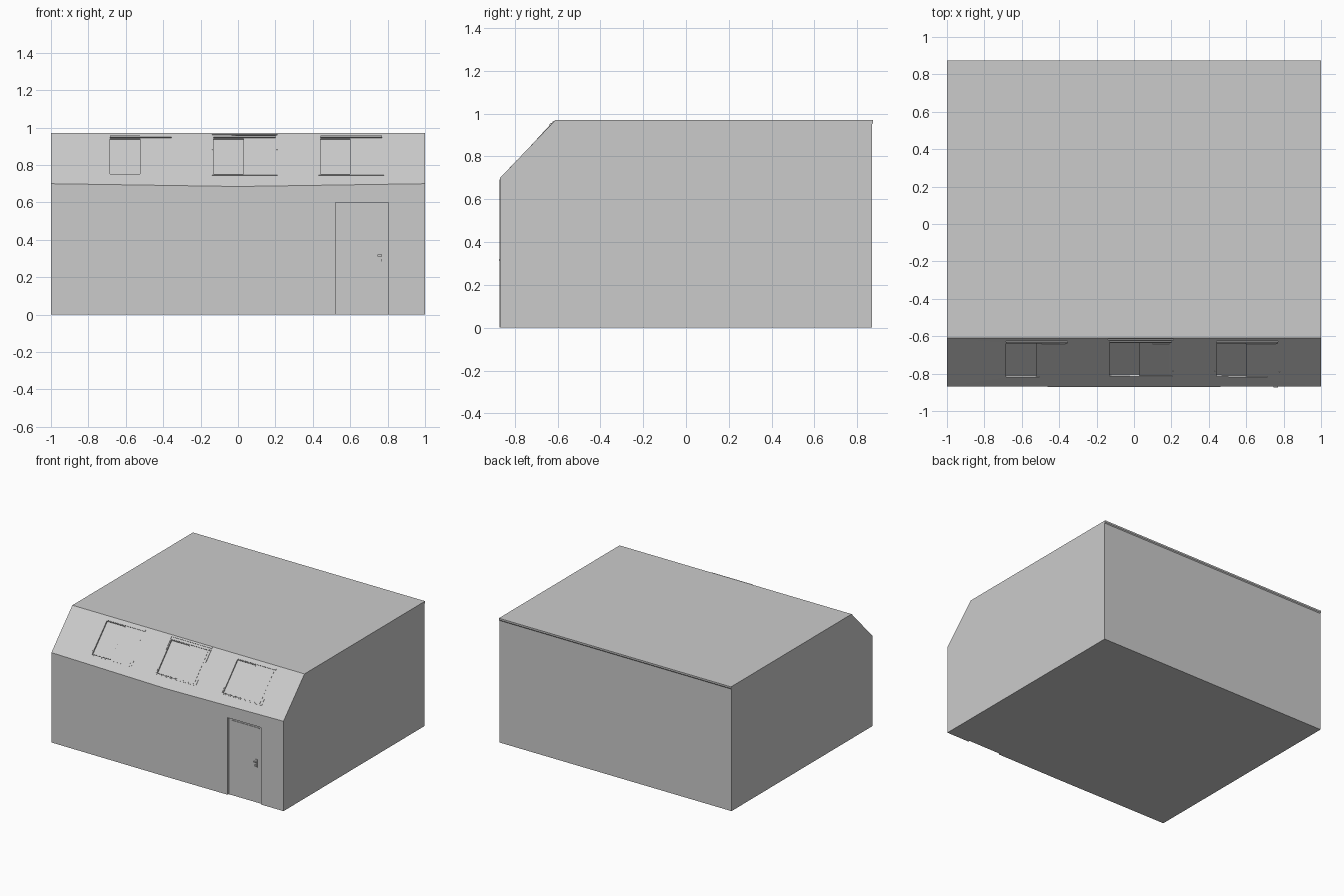
import bpy, bmesh
from mathutils import Vector

if "Cube" in bpy.data.objects:
    bpy.data.objects.remove(bpy.data.objects["Cube"])


def finish(name, bm):
    bmesh.ops.recalc_face_normals(bm, faces=bm.faces)
    me = bpy.data.meshes.new(name)
    bm.to_mesh(me)
    bm.free()
    ob = bpy.data.objects.new(name, me)
    bpy.context.collection.objects.link(ob)
    return ob


def slope_edges(x):
    # lower and upper edge of the sloped wall, bowed slightly at mid width
    k = 1 - abs(x)
    return Vector((x, -0.868 - 0.004 * k, 0.70 - 0.015 * k)), Vector((x, -0.61, 0.97))


def slope_point(x, z, n):
    a, b = slope_edges(x)
    return a.lerp(b, (z - a.z) / (b.z - a.z)) + Vector((0, -0.72, 0.69)) * n


def wall_point(x, z, n):
    return Vector((x, slope_edges(x)[0].y - n, z))


def slab(name, place, x0, x1, z0, z1, n0, n1):
    # box laid on a wall: n0..n1 is the depth range along the wall normal
    bm = bmesh.new()
    bmesh.ops.create_cube(bm, size=2)
    for v in bm.verts:
        v.co = place(x1 if v.co.x > 0 else x0, z1 if v.co.z > 0 else z0,
                     n1 if v.co.y < 0 else n0)
    return finish(name, bm)


def carve(body, cutter):
    m = body.modifiers.new("recess", 'BOOLEAN')
    m.operation = 'DIFFERENCE'
    m.solver = 'EXACT'
    m.object = cutter
    bpy.context.view_layer.objects.active = body
    bpy.ops.object.modifier_apply(modifier=m.name)
    bpy.data.objects.remove(cutter, do_unlink=True)


# Main block: three cross-sections joined, with a small lip along the back
bm = bmesh.new()
rings = []
for x in (-1, 0, 1):
    a, b = slope_edges(x)
    profile = [(a.y, 0), (a.y, a.z), (b.y, b.z), (0.874, 0.97),
               (0.874, 0.957), (0.868, 0.95), (0.868, 0)]
    rings.append([bm.verts.new((x, y, z)) for y, z in profile])
for r, s in zip(rings, rings[1:]):
    for i in range(len(r)):
        j = (i + 1) % len(r)
        bm.faces.new((r[i], r[j], s[j], s[i]))
bm.faces.new(rings[0])
bm.faces.new(rings[-1])
body = finish("building_shell", bm)

# Door: shallow recess with leaf, top rail and handle
carve(body, slab("door_cutter", wall_point, 0.52, 0.805, -0.1, 0.60, -0.015, 0.1))
slab("door_leaf", wall_point, 0.523, 0.802, 0, 0.597, -0.02, -0.012)
slab("door_top_rail", wall_point, 0.54, 0.785, 0.578, 0.585, -0.014, -0.008)
slab("handle_plate", wall_point, 0.752, 0.768, 0.275, 0.335, -0.014, -0.005)
slab("handle_lever", wall_point, 0.745, 0.770, 0.312, 0.322, -0.008, 0.004)
slab("lock_knob", wall_point, 0.753, 0.767, 0.285, 0.298, -0.008, 0.003)

# Windows: recessed left sash, flush right sash, header, sill and side posts
for i, x in enumerate((-0.685, -0.13, 0.44), 1):
    w, mid = x + 0.33, x + 0.16
    carve(body, slab("window_cutter", slope_point, x, mid, 0.75, 0.942, -0.010, 0.05))
    name = f"window_{i}_"
    slab(name + "left_sash", slope_point, x + 0.004, mid - 0.004, 0.754, 0.936, -0.012, -0.007)
    slab(name + "right_sash", slope_point, mid, w - 0.01, 0.752, 0.938, -0.004, 0.001)
    slab(name + "header", slope_point, x, w, 0.945, 0.953, -0.004, 0.006)
    slab(name + "sill", slope_point, x - 0.01, w + 0.01, 0.745, 0.751, -0.004, 0.002)
    for side, px in (("left", x - 0.01), ("right", w + 0.006)):
        slab(name + side + "_sill_end", slope_point, px, px + 0.004, 0.745, 0.78, -0.004, 0.002)

# Trim around the middle window
slab("middle_trim_top", slope_point, -0.14, 0.21, 0.959, 0.964, -0.004, 0.005)
for side, px in (("left", -0.14), ("right", 0.206)):
    slab("middle_trim_" + side, slope_point, px, px + 0.004, 0.88, 0.96, -0.004, 0.003)
